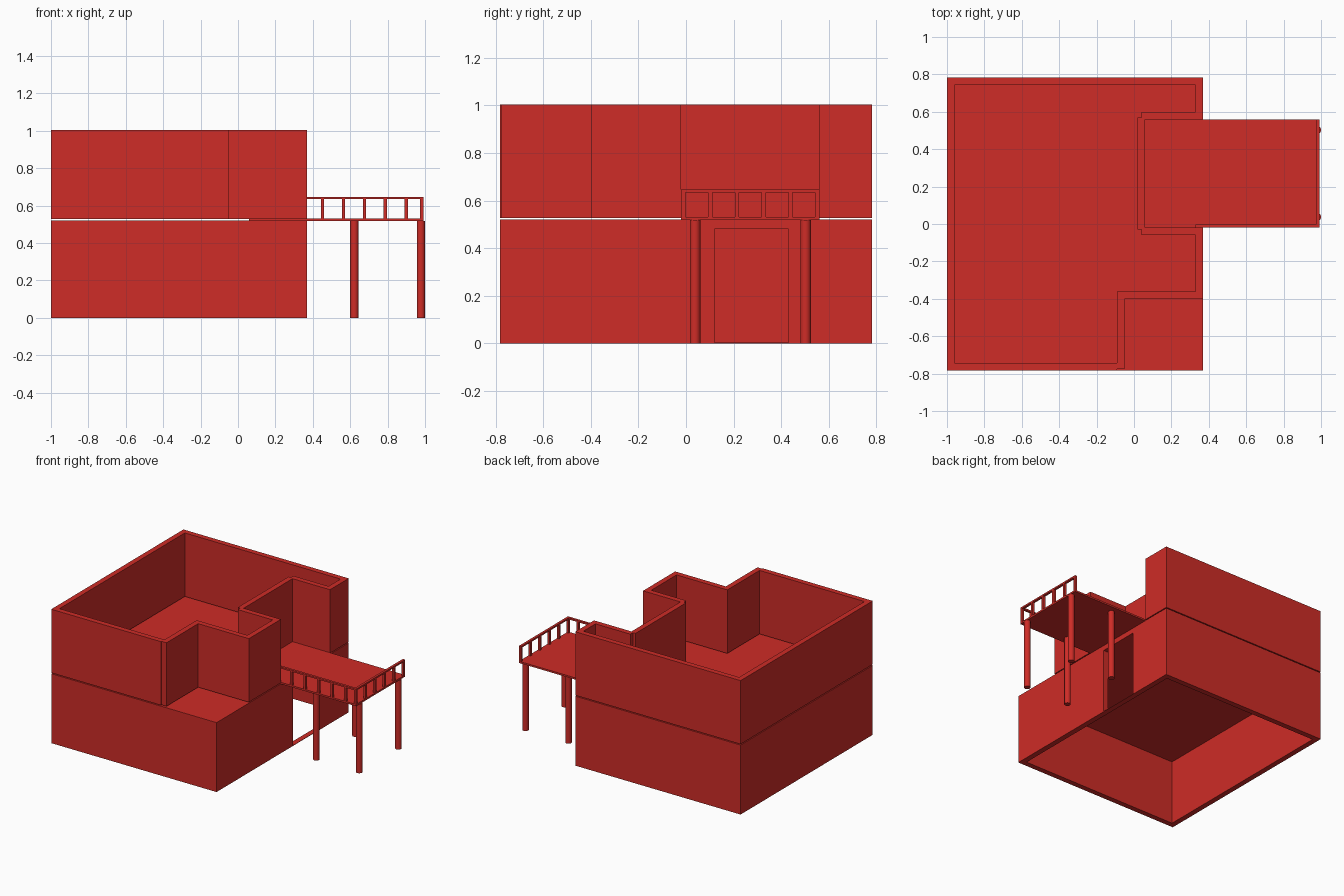
import bpy, bmesh

if "Cube" in bpy.data.objects:
    bpy.data.objects.remove(bpy.data.objects["Cube"])

red = bpy.data.materials.new("red_paint")
red.diffuse_color = (0.62, 0.025, 0.02, 1)
red.use_nodes = True
red.node_tree.nodes["Principled BSDF"].inputs["Base Color"].default_value = red.diffuse_color


def finish(name, bm):
    bmesh.ops.recalc_face_normals(bm, faces=bm.faces)
    mesh = bpy.data.meshes.new(name)
    bm.to_mesh(mesh)
    bm.free()
    mesh.materials.append(red)
    obj = bpy.data.objects.new(name, mesh)
    bpy.context.collection.objects.link(obj)
    return obj


def prism(name, outline, z0, z1):
    """Extrude a plan outline from z0 to z1."""
    bm = bmesh.new()
    face = bm.faces.new([bm.verts.new((x, y, z0)) for x, y in outline])
    ext = bmesh.ops.extrude_face_region(bm, geom=[face], use_keep_orig=True)
    top = [v for v in ext["geom"] if isinstance(v, bmesh.types.BMVert)]
    bmesh.ops.translate(bm, verts=top, vec=(0, 0, z1 - z0))
    return finish(name, bm)


def box(name, x0, x1, y0, y1, z0, z1):
    return prism(name, [(x0, y0), (x1, y0), (x1, y1), (x0, y1)], z0, z1)


L, R, W, T = -1.0, 0.37, 0.782, 0.04   # house left, right, half depth, wall
D0, D1 = 0.12, 0.43                    # doorway
FLOOR = 0.523
CEIL = 0.48

# Ground floor: walls open at the doorway, a thin sill, and the slab above
prism("ground_walls", [
    (R, D0), (R, -W), (L, -W), (L, W), (R, W), (R, D1),
    (R - T, D1), (R - T, W - T), (L + T, W - T),
    (L + T, -W + T), (R - T, -W + T), (R - T, D0)], 0, CEIL)
box("door_sill", R - T, R, D0, D1, 0, 0.003)
box("floor_slab", L, R, -W, W, CEIL, FLOOR - 0.003)

# Upper floor: stepped wall around the corner terrace and the balcony alcove
prism("upper_walls", [
    (0.04, -0.02), (R, -0.02), (R, -0.40), (-0.05, -0.40),
    (-0.05, -0.775), (-0.09, -0.775), (-0.09, -W), (L, -W),
    (L, W), (R, W), (R, 0.56), (0.04, 0.56),
    (0.04, 0.60), (R - T, 0.60), (R - T, W - T), (L + T, W - T),
    (L + T, -W + T), (-0.09, -W + T), (-0.09, -0.36), (R - T, -0.36),
    (R - T, -0.06), (0.04, -0.06)], 0.527, 1.003)
box("alcove_wall", 0.02, 0.06, -0.03, 0.57, 0.527, 1.003)

# Balcony deck
X1, Y0, Y1, P = 0.992, -0.02, 0.56, 0.018
box("balcony_deck", 0.06, X1, Y0, Y1, 0.518, 0.531)

# Railing on the front and the end of the balcony
TOP0, TOP1 = 0.634, 0.646
box("front_handrail", R - T, X1, Y0, Y0 + P, TOP0, TOP1)
box("end_handrail", X1 - P, X1, Y0 + P, Y1, TOP0, TOP1)
for i in range(6):
    x = 0.452 + i * 0.112 if i < 5 else X1 - P / 2
    box("front_baluster", x - P / 2, x + P / 2, Y0, Y0 + P, 0.531, TOP0)
for i in range(1, 6):
    y = Y0 + P / 2 + i * (Y1 - Y0 - P) / 5
    box("end_baluster", X1 - P, X1, y - P / 2, y + P / 2, 0.531, TOP0)

# Round columns under the balcony
for x in (0.622, 0.978):
    for y in (0.038, 0.502):
        bpy.ops.mesh.primitive_cylinder_add(
            vertices=32, radius=0.022, depth=0.518, location=(x, y, 0.259))
        col = bpy.context.object
        col.name = "balcony_column"
        col.data.materials.append(red)
        bpy.ops.object.shade_smooth_by_angle()
